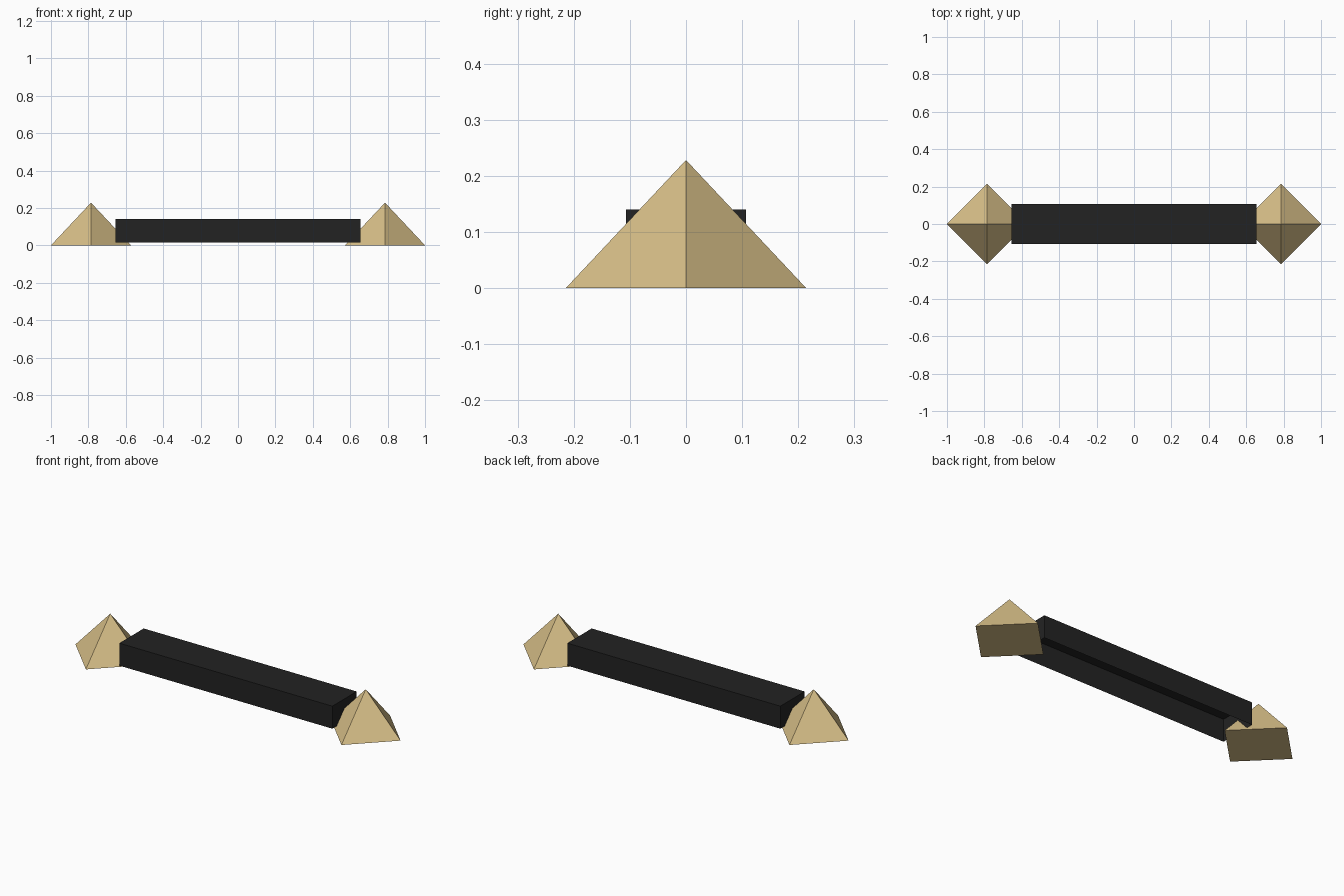
import bpy
import bmesh
from mathutils import Matrix, Vector

if "Cube" in bpy.data.objects:
    bpy.data.objects.remove(bpy.data.objects["Cube"], do_unlink=True)


def make_material(name, rgb):
    mat = bpy.data.materials.new(name)
    mat.use_nodes = True
    color = (*rgb, 1.0)
    mat.diffuse_color = color
    mat.node_tree.nodes["Principled BSDF"].inputs["Base Color"].default_value = color
    return mat


def add_object(name, bm, mat):
    bmesh.ops.recalc_face_normals(bm, faces=bm.faces)
    mesh = bpy.data.meshes.new(name)
    bm.to_mesh(mesh)
    bm.free()
    mesh.materials.append(mat)
    obj = bpy.data.objects.new(name, mesh)
    bpy.context.collection.objects.link(obj)
    return obj


sand = make_material("sand", (0.69, 0.525, 0.247))
black = make_material("black", (0.0165, 0.0165, 0.0165))

# Pyramid feet, turned so their corners point along x and y
RADIUS, HEIGHT = 0.214, 0.228
for side, sign in (("left", 1), ("right", -1)):
    bm = bmesh.new()
    bmesh.ops.create_cone(bm, cap_ends=True, segments=4, radius1=RADIUS, radius2=0,
                          depth=HEIGHT,
                          matrix=Matrix.Translation((sign * (1 - RADIUS), 0, HEIGHT / 2)))
    bmesh.ops.remove_doubles(bm, verts=bm.verts, dist=0.0001)
    add_object(f"{side}_pyramid", bm, sand)

# Long beam: a thin box shell, open underneath
BOTTOM, TOP = 0.015, 0.14
bm = bmesh.new()
bmesh.ops.create_cube(bm, size=1)
bmesh.ops.scale(bm, vec=Vector((1.31, 0.214, TOP - BOTTOM)), verts=bm.verts)
bmesh.ops.translate(bm, vec=Vector((0, 0, (TOP + BOTTOM) / 2)), verts=bm.verts)
bmesh.ops.recalc_face_normals(bm, faces=bm.faces)
underside = [f for f in bm.faces if f.normal.z < -0.5]
bmesh.ops.delete(bm, geom=underside, context='FACES')
add_object("beam", bm, black)
